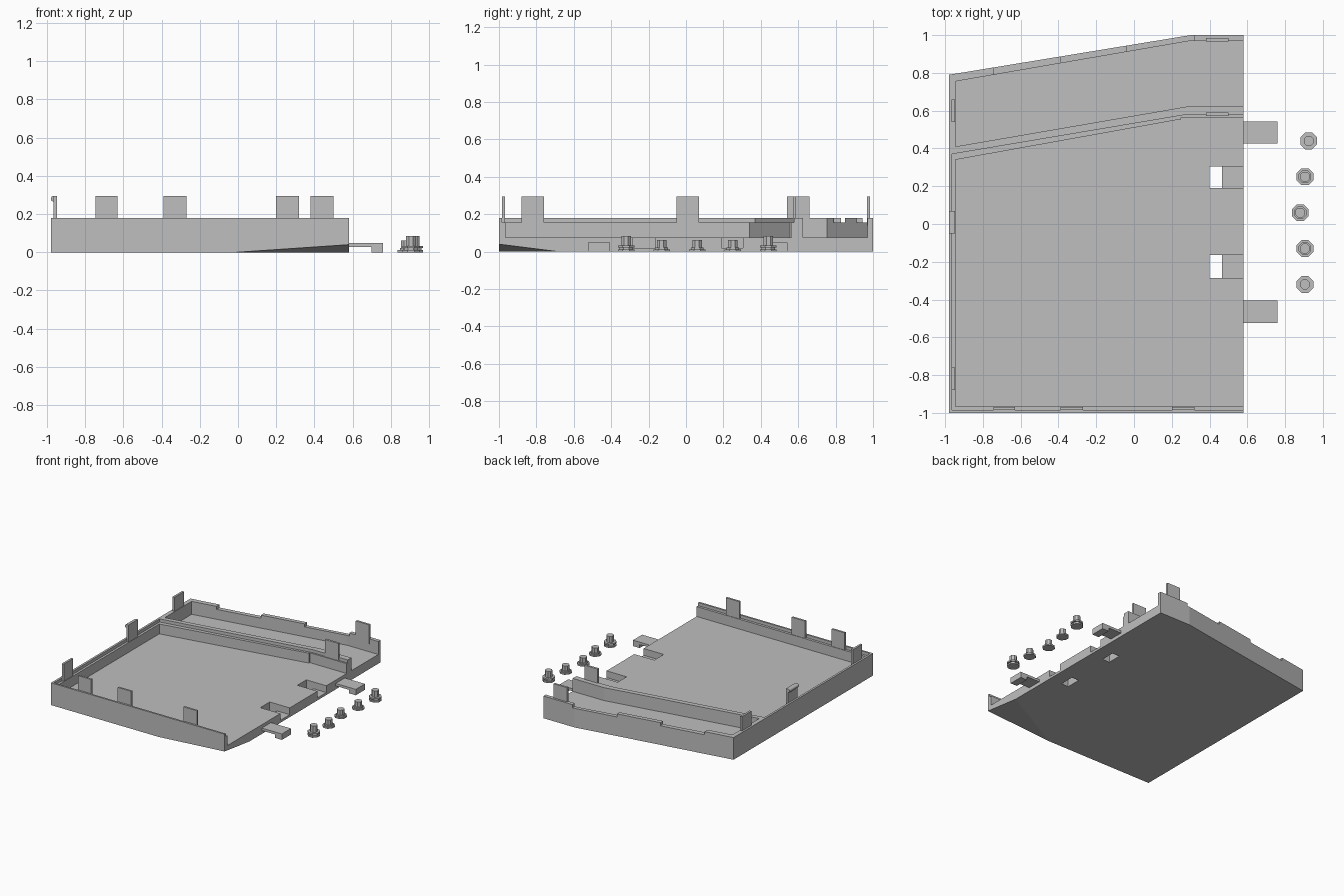
import bpy, bmesh, math
from mathutils import Vector

if "Cube" in bpy.data.objects:
    bpy.data.objects.remove(bpy.data.objects["Cube"])

grey = bpy.data.materials.new("plain_grey")
grey.diffuse_color = (0.52, 0.52, 0.52, 1)
grey.use_nodes = True
grey.node_tree.nodes["Principled BSDF"].inputs["Base Color"].default_value = grey.diffuse_color


def add_prism(bm, pts, z0, z1):
    """Extrude a flat outline from z0 to z1."""
    low = [bm.verts.new((x, y, z0)) for x, y in pts]
    high = [bm.verts.new((x, y, z1)) for x, y in pts]
    bm.faces.new(low)
    bm.faces.new(high)
    n = len(pts)
    for i in range(n):
        j = (i + 1) % n
        bm.faces.new((low[i], low[j], high[j], high[i]))


def finish(name, bm):
    bmesh.ops.recalc_face_normals(bm, faces=bm.faces[:])
    mesh = bpy.data.meshes.new(name)
    bm.to_mesh(mesh)
    bm.free()
    mesh.materials.append(grey)
    ob = bpy.data.objects.new(name, mesh)
    bpy.context.collection.objects.link(ob)
    return ob


def prisms(name, *parts):
    bm = bmesh.new()
    for pts, z0, z1 in parts:
        add_prism(bm, pts, z0, z1)
    return finish(name, bm)


def rect(x0, x1, y0, y1):
    return [(x0, y0), (x1, y0), (x1, y1), (x0, y1)]


FLOOR, STEP, RIM, TAB = 0.075, 0.155, 0.18, 0.295
L, R = -0.98, 0.58
slots = [(-0.285, -0.165), (0.19, 0.305)]


def outer(x):
    return 0.79 + (x - L) * 0.21 / 1.28


def inner(x):
    return 0.755 + (x + 0.945) * 0.215 / 1.245


# Floor slab with two slots on the open edge
outline = [(L, -1), (R, -1)]
for a, b in slots:
    outline += [(R, a), (0.40, a), (0.40, b), (R, b)]
outline += [(R, 1), (0.30, 1), (L, 0.79)]
bm = bmesh.new()
add_prism(bm, outline, 0, FLOOR)
bmesh.ops.recalc_face_normals(bm, faces=bm.faces[:])

# Sloped cut under the front right corner
p, q, r = Vector((-0.01, -1, 0)), Vector((R, -0.68, 0)), Vector((R, -1, 0.04))
normal = (q - p).cross(r - p)
if normal.z > 0:
    normal.negate()
cut = bmesh.ops.bisect_plane(bm, geom=bm.verts[:] + bm.edges[:] + bm.faces[:],
                             dist=1e-5, plane_co=p, plane_no=normal,
                             clear_outer=True)
edges = [e for e in bm.edges if e.is_boundary]
if edges:
    bmesh.ops.holes_fill(bm, edges=edges, sides=0)
finish("floor", bm)

# Thin plates across the slot mouths
prisms("slot_plates", *[(rect(0.465, R, a, b), 0, 0.02) for a, b in slots])

# Front and left walls with a stepped inner lip
prisms("front_wall", (rect(L, R, -1, -0.985), FLOOR, RIM),
       (rect(-0.963, R, -0.985, -0.965), FLOOR, STEP))
prisms("left_wall",
       ([(L, -0.985), (-0.963, -0.985), (-0.963, 0.37), (-0.945, 0.373),
         (-0.945, outer(-0.945)), (L, 0.79)], FLOOR, RIM),
       (rect(-0.963, -0.945, -0.965, 0.34), FLOOR, STEP))

# Back wall with raised sections
back = [(-0.945, outer(-0.945)), (0.30, 1), (R, 1), (R, 0.97), (0.30, 0.97),
        (-0.945, 0.755)]
raised = [[(a, inner(a)), (b, inner(b)), (b, outer(b)), (a, outer(a))]
          for a, b in ((-0.945, -0.745), (-0.39, -0.04))]
raised.append(rect(0.32, R, 0.97, 1))
prisms("back_wall", (back, FLOOR, STEP), *[(s, STEP, RIM) for s in raised])

# Bent divider with a lower step on its front side
prisms("divider_wall",
       ([(-0.963, 0.37), (0.27, 0.578), (R, 0.578), (R, 0.625),
         (0.30, 0.625), (-0.945, 0.41)], FLOOR, RIM),
       ([(-0.963, 0.34), (-0.945, 0.34), (0.25, 0.555), (0.25, 0.565),
         (R, 0.565), (R, 0.578), (0.27, 0.578), (-0.963, 0.37)], FLOOR, STEP))

# Upright tabs around the rim
for x0, x1 in ((-0.745, -0.63), (-0.39, -0.27), (0.20, 0.32)):
    prisms("front_tab", (rect(x0, x1, -0.985, -0.969), 0.14, TAB))
for y0 in (-0.88, -0.05, 0.54):
    prisms("left_tab", (rect(-0.965, -0.948, y0, y0 + 0.12), 0.14, TAB))
for name, y0 in (("divider_tab", 0.572), ("back_tab", 0.967)):
    prisms(name, (rect(0.38, 0.50, y0, y0 + 0.017), 0.14, TAB))

# Round catch on the middle left tab
bpy.ops.mesh.primitive_cylinder_add(vertices=16, radius=0.015, depth=0.12,
                                    location=(-0.965, 0.01, 0.28),
                                    rotation=(math.pi / 2, 0, 0))
catch = bpy.context.object
catch.name = "tab_catch"
catch.data.materials.append(grey)
bpy.ops.object.shade_smooth_by_angle()

# Hooked arms on the open side
for y0 in (-0.523, 0.425):
    prisms("hook_arm", (rect(R, 0.70, y0, y0 + 0.117), 0.028, 0.048),
           (rect(0.70, 0.76, y0, y0 + 0.117), 0, 0.048))


# Loose eight-sided buttons
def octagon(x, y, rad):
    return [(x + rad * math.cos(math.pi * (k + 0.5) / 4),
             y + rad * math.sin(math.pi * (k + 0.5) / 4)) for k in range(8)]


short = [(0.048, 0, 0.012), (0.036, 0.012, 0.022), (0.028, 0.022, 0.062)]
tall = [(0.048, 0, 0.012), (0.038, 0.012, 0.022), (0.048, 0.022, 0.034),
        (0.028, 0.034, 0.085)]
for x, y, layers in ((0.925, 0.44, tall), (0.905, 0.25, short), (0.88, 0.06, short),
                     (0.905, -0.13, short), (0.905, -0.32, tall)):
    prisms("button", *[(octagon(x, y, rad), a, b) for rad, a, b in layers])
